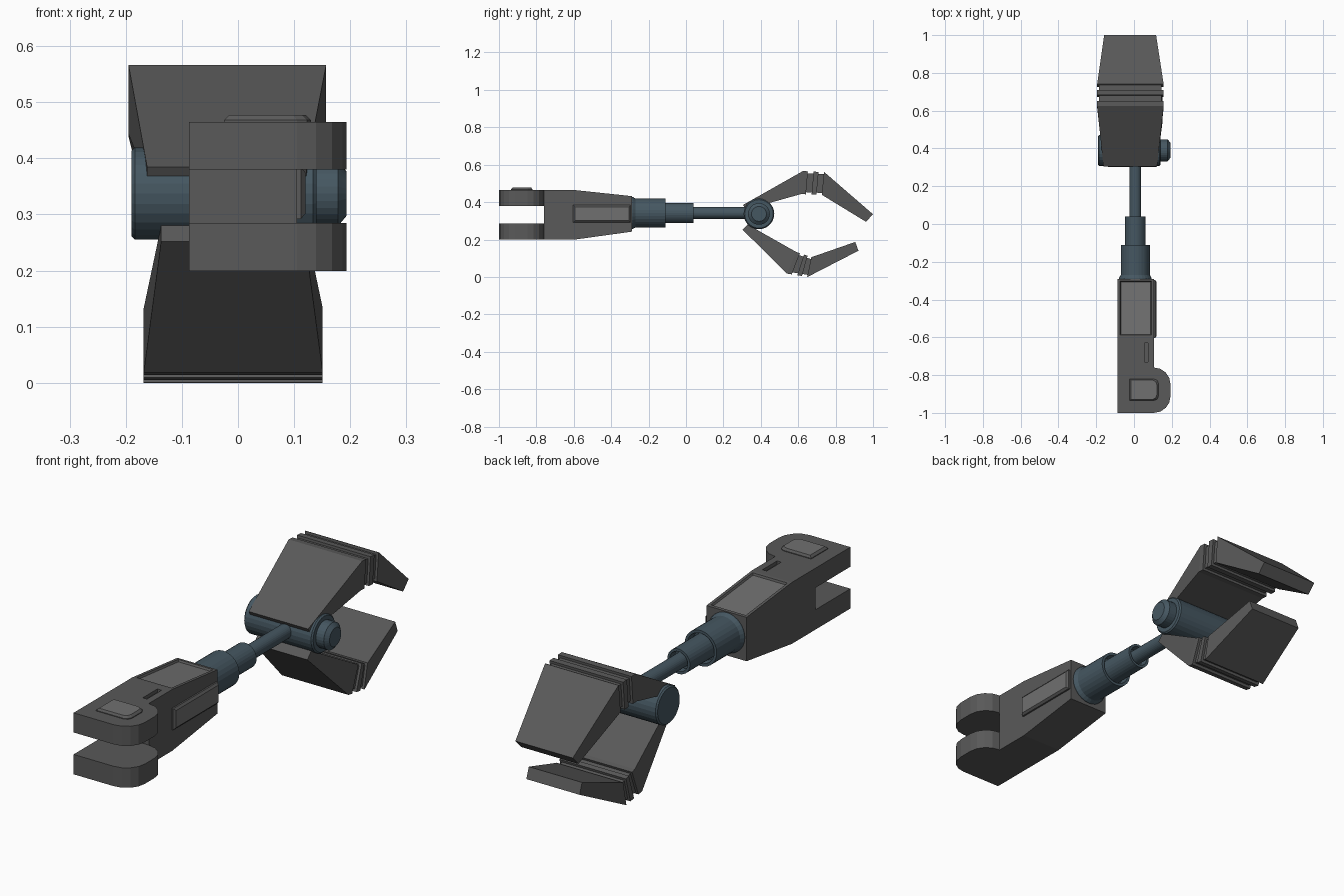
import bpy, bmesh
from math import sin, cos, pi, radians
from mathutils import Vector

if "Cube" in bpy.data.objects:
    bpy.data.objects.remove(bpy.data.objects["Cube"])


def material(name, rgb):
    m = bpy.data.materials.new(name)
    m.diffuse_color = (*rgb, 1)
    m.use_nodes = True
    m.node_tree.nodes["Principled BSDF"].inputs["Base Color"].default_value = m.diffuse_color
    return m


DARK = material("dark_grey", (0.1, 0.1, 0.1))
LIGHT = material("panel_grey", (0.16, 0.16, 0.16))
STEEL = material("blue_steel", (0.06, 0.095, 0.12))


def finish(bm, name, *mats):
    bmesh.ops.recalc_face_normals(bm, faces=bm.faces)
    me = bpy.data.meshes.new(name)
    bm.to_mesh(me)
    bm.free()
    ob = bpy.data.objects.new(name, me)
    bpy.context.collection.objects.link(ob)
    for m in mats:
        me.materials.append(m)
    return ob


def loft(sections):
    """Skin equal-length closed sections and cap both ends."""
    bm = bmesh.new()
    rings = [[bm.verts.new(p) for p in s] for s in sections]
    n = len(rings[0])
    for a, b in zip(rings, rings[1:]):
        for i in range(n):
            j = (i + 1) % n
            bm.faces.new((a[i], a[j], b[j], b[i]))
    bm.faces.new(rings[0])
    bm.faces.new(rings[-1][::-1])
    return bm


def lathe(name, axis, centre, profile, sides=28):
    """Turned part along x or y from (position, radius) pairs."""
    secs = []
    for pos, r in profile:
        ring = []
        for i in range(sides):
            u, v = r * cos(2 * pi * i / sides), r * sin(2 * pi * i / sides)
            if axis == 'Y':
                ring.append((centre[0] + u, pos, centre[1] + v))
            else:
                ring.append((pos, centre[0] + u, centre[1] + v))
        secs.append(ring)
    return finish(loft(secs), name, STEEL)


def corner(cx, cy, r, a0, a1, n):
    return [(cx + r * cos(radians(a0 + (a1 - a0) * i / n)),
             cy + r * sin(radians(a0 + (a1 - a0) * i / n))) for i in range(n + 1)]


# Handle body: side profile across x, recessed panel in the sloping top
side = [(-.76, .199), (-.6, .199), (-.29, .242), (-.29, .432), (-.6, .465), (-.76, .465)]
bm = loft([[(x, y, z) for y, z in side] for x in (-.087, .105)])
bmesh.ops.recalc_face_normals(bm, faces=bm.faces)
bm.normal_update()
slope = [f for f in bm.faces if f.normal.z > .9 and f.calc_center_median().y > -.6]
bmesh.ops.inset_individual(bm, faces=slope, thickness=.018)
bmesh.ops.inset_individual(bm, faces=slope, thickness=.006, depth=-.008)
for f in slope:
    f.material_index = 1
body = finish(bm, "handle_body", DARK, LIGHT)

# Narrow slot in the top of the body
bm = bmesh.new()
bmesh.ops.create_cube(bm, size=1)
for v in bm.verts:
    v.co = Vector((.065, -.68, .465)) + Vector((v.co.x * .02, v.co.y * .1, v.co.z * .03))
cutter = finish(bm, "slot_cutter")
cutter.hide_render = True
cutter.hide_set(True)
mod = body.modifiers.new("slot", 'BOOLEAN')
mod.operation = 'DIFFERENCE'
mod.object = cutter

# Two fork prongs with rounded right side
outline = ([(-.087, -1)] + corner(.105, -.912, .088, -90, 0, 4)
           + corner(.105, -.848, .088, 0, 90, 4) + [(-.087, -.76)])
for name, z0, z1 in (("lower_prong", .199, .285), ("upper_prong", .38, .465)):
    finish(loft([[(x, y, z) for x, y in outline] for z in (z0, z1)]), name, DARK)

# Raised pad on the upper prong
pad = ([(-.025, -.935)] + corner(.105, -.91, .025, -90, 0, 2)
       + corner(.105, -.845, .025, 0, 90, 2) + [(-.025, -.82)])
secs = []
for z, s in ((.455, 1), (.468, 1), (.477, .88)):
    secs.append([(.052 + (x - .052) * s, -.8775 + (y + .8775) * s, z) for x, y in pad])
bm = loft(secs)
bm.faces.ensure_lookup_table()
bm.faces[-1].material_index = 1
finish(bm, "prong_pad", DARK, LIGHT)

# Raised panel on the right side of the body
secs = []
for x, d in ((.1, 0), (.112, 0), (.12, .009)):
    secs.append([(x, -.603 + d, .292 + d), (x, -.297 - d, .292 + d),
                 (x, -.297 - d, .384 - d), (x, -.603 + d, .384 - d)])
bm = loft(secs)
bm.faces.ensure_lookup_table()
bm.faces[-1].material_index = 1
finish(bm, "side_panel", DARK, LIGHT)

# Telescoping rod, each sleeve hollowed at its open end
C = (.007, .342)
lathe("outer_sleeve", 'Y', C, [(-.3, .086), (-.285, .086), (-.27, .077), (-.11, .077),
                               (-.11, .065), (-.14, .06), (-.14, .02)])
lathe("middle_sleeve", 'Y', C, [(-.2, .054), (.04, .054), (.04, .043), (.01, .04), (.01, .01)])
lathe("inner_rod", 'Y', C, [(-.05, .031), (.36, .031)])

# Hinge drum with a smaller chamfered cap on the right
H = (.39, .337)
lathe("hinge_drum", 'X', H, [(-.19, .076), (-.184, .082), (.134, .082), (.14, .076)])
lathe("hinge_cap", 'X', H, [(.13, .058), (.178, .058), (.193, .04)])


def claw(name, root, bend_a, bend_b, tip):
    """Each station is (outer yz, inner yz, (x0, x1)); two grooves circle the bend."""
    def section(st, d=0):
        o, i = Vector(st[0]), Vector(st[1])
        k = (i - o).normalized() * d
        o, i = o + k, i - k
        x0, x1 = st[2][0] + d, st[2][1] - d
        return [(x0, *o), (x1, *o), (x1, *i), (x0, *i)]

    def mid(t):
        return [Vector(a).lerp(Vector(b), t) for a, b in zip(bend_a, bend_b)]

    secs = [section(root), section(bend_a)]
    for t0, t1 in ((.23, .5), (.73, .98)):
        secs += [section(mid(t0)), section(mid(t0), .011),
                 section(mid(t1), .011), section(mid(t1))]
    secs += [section(bend_b), section(tip)]
    finish(loft(secs), name, DARK)


# Upper and lower gripping claws
W = (-.195, .157)
claw("upper_claw",
     ((.305, .385), (.32, .36), (-.162, .122)),
     ((.625, .566), (.615, .443), W),
     ((.74, .56), (.728, .438), W),
     ((1.0, .335), (.962, .295), (-.158, .117)))
W = (-.168, .151)
claw("lower_claw",
     ((.303, .252), (.33, .28), (-.137, .12)),
     ((.54, .018), (.59, .133), W),
     ((.65, 0), (.672, .106), W),
     ((.922, .14), (.905, .187), (-.136, .119)))
